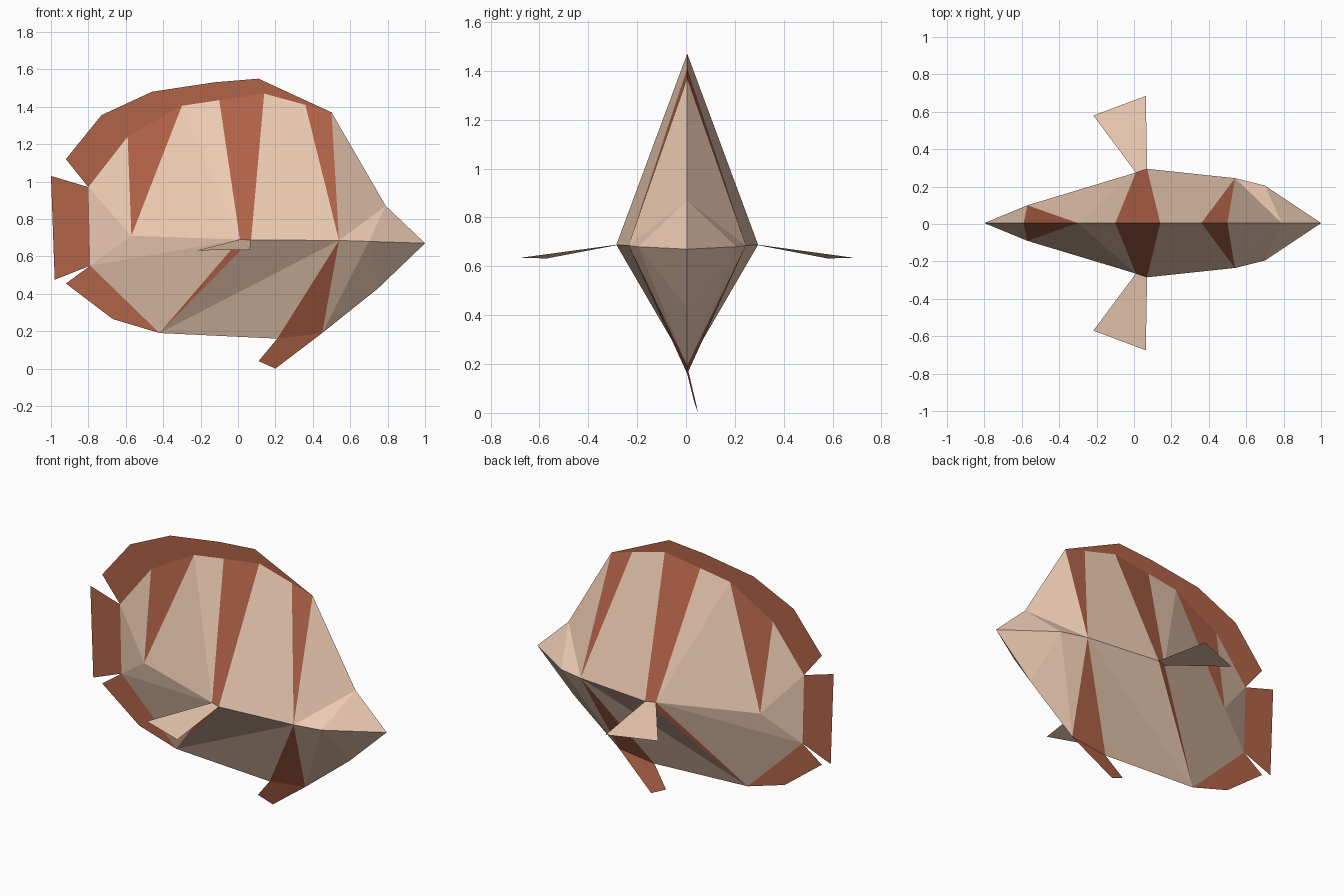
import bpy, bmesh

if "Cube" in bpy.data.objects:
    bpy.data.objects.remove(bpy.data.objects["Cube"])

MID = 0.005  # y of the symmetry plane


def material(name, rgb):
    m = bpy.data.materials.new(name)
    m.diffuse_color = (*rgb, 1)
    m.use_nodes = True
    m.node_tree.nodes["Principled BSDF"].inputs["Base Color"].default_value = m.diffuse_color
    return m


TAN = material("tan", (0.85, 0.60, 0.45))
BROWN = material("brown", (0.44, 0.125, 0.065))


def make(name, pts, faces, mats, mirror=False):
    """Flat-shaded mesh; faces are (point indices, material slot)."""
    me = bpy.data.meshes.new(name)
    bm = bmesh.new()
    vs = [bm.verts.new(p) for p in pts]
    for ids, slot in faces:
        bm.faces.new([vs[i] for i in ids]).material_index = slot
    bmesh.ops.recalc_face_normals(bm, faces=bm.faces)
    if mirror and sum(f.normal.y * f.calc_area() for f in bm.faces) > 0:
        bmesh.ops.reverse_faces(bm, faces=bm.faces)
    bm.to_mesh(me)
    bm.free()
    for m in mats:
        me.materials.append(m)
    ob = bpy.data.objects.new(name, me)
    ob.location.y = MID
    bpy.context.collection.objects.link(ob)
    if mirror:
        mod = ob.modifiers.new("Mirror", 'MIRROR')
        mod.use_axis = (False, True, False)
        mod.use_clip = True
    return ob


# Body outline on the middle plane (x, z) and widest line (x, y, z)
ridge = [(-.80, .97), (-.59, 1.24), (-.30, 1.405), (-.10, 1.435),
         (.14, 1.47), (.36, 1.41), (.50, 1.37), (.79, .87)]
nose = [(1.0, .67)]
belly = [(.75, .43), (.45, .19), (.21, .16), (-.42, .19), (-.79, .55)]
side = [(-.57, -.095, .71), (.01, -.27, .69), (.07, -.29, .688),
        (.54, -.24, .685), (.70, -.20, .68)]
body_pts = {}
for tag, line in (("t", ridge), ("n", nose), ("b", belly)):
    for i, (x, z) in enumerate(line):
        body_pts[f"{tag}{i}"] = (x, 0, z)
for i, p in enumerate(side):
    body_pts[f"s{i}"] = p
keys = list(body_pts)

# Panels of one flank, from tail to nose
tan_panels = ["t0 t1 s0", "t0 s0 b4", "t2 s1 s0", "t2 t3 s1", "t4 t5 s3 s2",
              "t6 t7 s3", "t7 s4 s3", "t7 n0 s4",
              "b4 s0 s1", "b4 s1 b3", "b3 s2 s3", "b3 s3 b2",
              "b1 s3 s4", "b1 s4 b0", "b0 s4 n0"]
stripes = ["t1 t2 s0", "t3 t4 s2 s1", "t5 t6 s3", "b3 s1 s2", "b2 s3 b1"]
faces = [([keys.index(k) for k in p.split()], slot)
         for slot, panels in ((0, tan_panels), (1, stripes)) for p in panels]
make("body", list(body_pts.values()), faces, [TAN, BROWN], mirror=True)


# Flat fins on the middle plane
def flat_fin(name, outline):
    make(name, [(x, 0, z) for x, z in outline],
         [(range(len(outline)), 0)], [BROWN])


flat_fin("dorsal_fin", ridge[:7] + [(.11, 1.55), (-.13, 1.53), (-.46, 1.48),
                                    (-.73, 1.355), (-.92, 1.12)])
flat_fin("tail_fin", [ridge[0], (-1.0, 1.03), (-.98, .475), belly[4]])
flat_fin("anal_fin", [belly[4], (-.92, .455), (-.67, .265), belly[3]])

# Pelvic fin leans to one side
make("pelvic_fin", [(.45, 0, .19), (.21, 0, .16), (.11, .03, .04), (.20, .045, 0)],
     [((0, 1, 3), 0), ((1, 2, 3), 0)], [BROWN])

# Pair of pectoral fins
make("pectoral_fins", [side[1], side[2], (.063, -.68, .635), (-.217, -.575, .632)],
     [((0, 1, 2), 0), ((0, 2, 3), 0)], [TAN], mirror=True)
